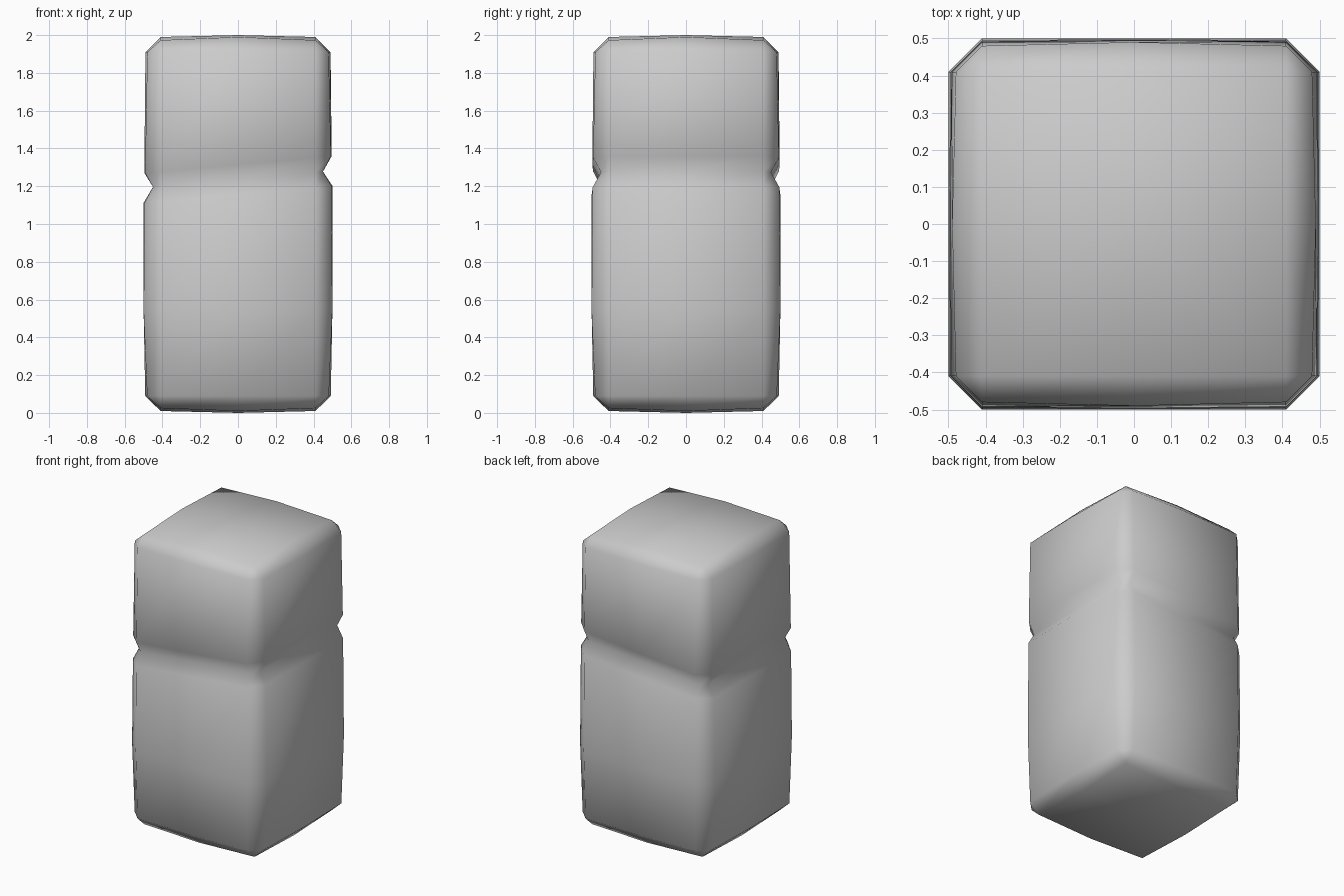
import bpy, bmesh

if "Cube" in bpy.data.objects:
    bpy.data.objects.remove(bpy.data.objects["Cube"])

INNER = 0.41  # where the flat of each side ends and the corner chamfer starts


def ring_points(side_mid, side_end, inner=INNER):
    """Twelve points round the block: a midpoint and two ends per side."""
    pts = []
    dx, dy = 1, 0
    for _ in range(4):
        for along, out in ((-inner, side_end), (0, side_mid), (inner, side_end)):
            pts.append((dx * out - dy * along, dy * out + dx * along))
        dx, dy = -dy, dx
    return pts


bm = bmesh.new()
rings = []


def add_ring(z_mid, z_end, side_mid, side_end, tilt=0.0):
    pts = ring_points(side_mid, side_end)
    rings.append([bm.verts.new((x, y, (z_mid if i % 3 == 1 else z_end) + tilt * x))
                  for i, (x, y) in enumerate(pts)])


# pillowed bottom edge, lower body, tilted groove, upper body, pillowed top edge
add_ring(0.01, 0.025, INNER, INNER)
add_ring(0.09, 0.09, 0.491, 0.481)
add_ring(0.55, 0.55, 0.5, 0.5)
add_ring(1.158, 1.158, 0.499, 0.494, 0.09)
add_ring(1.237, 1.237, 0.45, 0.45, 0.09)
add_ring(1.315, 1.315, 0.496, 0.492, 0.09)
add_ring(1.91, 1.91, 0.49, 0.48)
add_ring(1.99, 1.973, INNER, INNER)

for lower, upper in zip(rings, rings[1:]):
    for i in range(12):
        j = (i + 1) % 12
        bm.faces.new((lower[i], lower[j], upper[j], upper[i]))

# gently domed end caps
for ring, z in ((rings[0], 0.0), (rings[-1], 2.0)):
    centre = bm.verts.new((0, 0, z))
    for i in range(12):
        if i % 3 != 2:
            bm.faces.new((ring[i], ring[i + 1], centre))

bmesh.ops.remove_doubles(bm, verts=bm.verts, dist=0.0005)
bmesh.ops.recalc_face_normals(bm, faces=bm.faces)
for face in bm.faces:
    face.smooth = True

mesh = bpy.data.meshes.new("grooved_block")
bm.to_mesh(mesh)
bm.free()
block = bpy.data.objects.new("grooved_block", mesh)
bpy.context.collection.objects.link(block)
